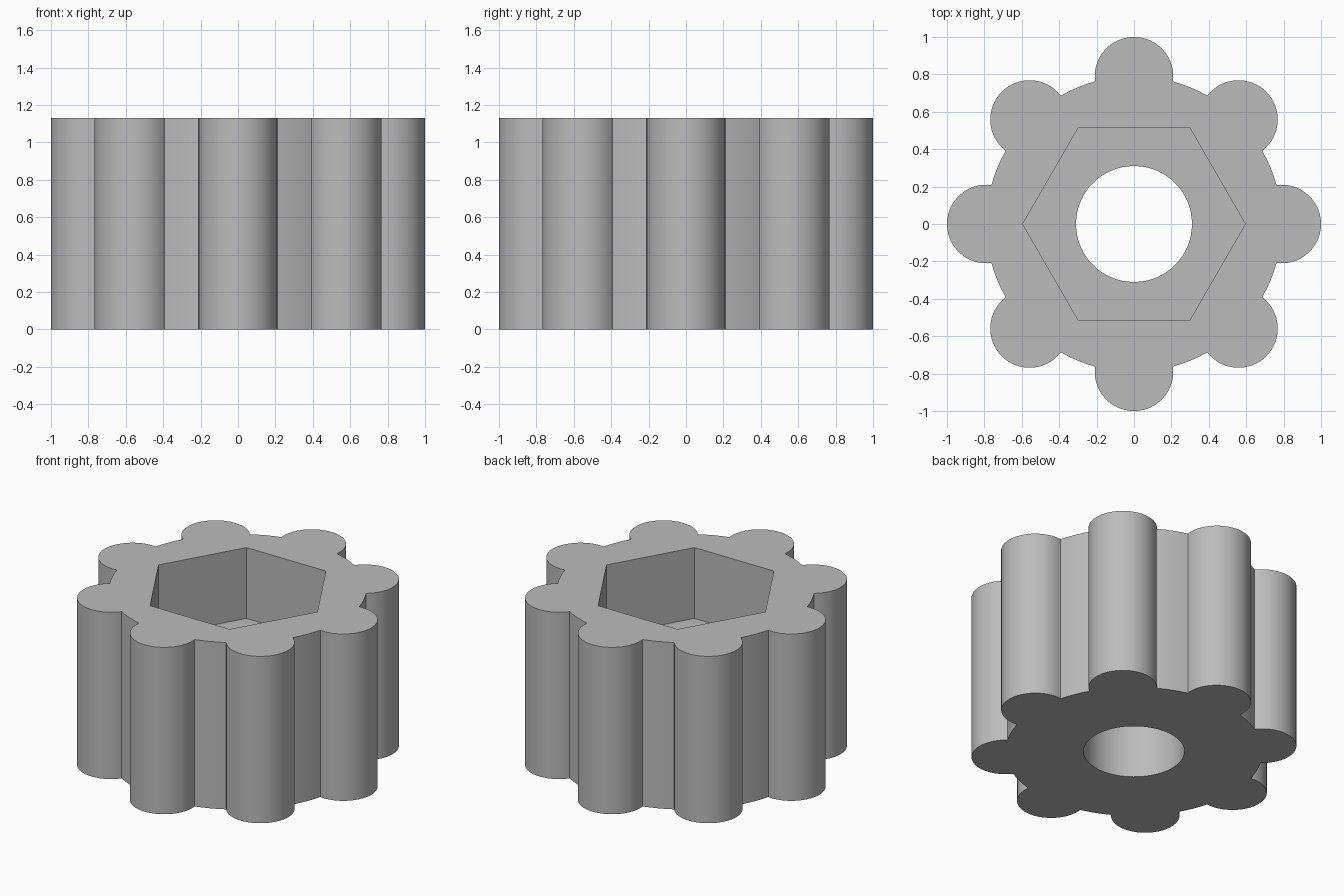
import bpy, bmesh
from math import sin, cos, asin, pi, radians

HEIGHT = 1.13
BODY_R = 0.79
LOBE_R = 0.21
LOBES = 8
BORE_R = 0.31
HEX_R = 0.595
POCKET_FLOOR = 0.65

cube = bpy.data.objects.get("Cube")
if cube:
    bpy.data.objects.remove(cube, do_unlink=True)

grey = bpy.data.materials.new("plain_grey")
grey.use_nodes = True
colour = (0.5, 0.5, 0.5, 1)
grey.diffuse_color = colour
grey.node_tree.nodes["Principled BSDF"].inputs["Base Color"].default_value = colour


def prism(name, outline, bottom, top):
    """Extrude a closed outline from bottom to top."""
    bm = bmesh.new()
    face = bm.faces.new([bm.verts.new((x, y, bottom)) for x, y in outline])
    result = bmesh.ops.extrude_face_region(bm, geom=[face])
    verts = [v for v in result["geom"] if isinstance(v, bmesh.types.BMVert)]
    bmesh.ops.translate(bm, verts=verts, vec=(0, 0, top - bottom))
    bmesh.ops.recalc_face_normals(bm, faces=bm.faces)
    mesh = bpy.data.meshes.new(name)
    bm.to_mesh(mesh)
    bm.free()
    mesh.materials.append(grey)
    obj = bpy.data.objects.new(name, mesh)
    bpy.context.collection.objects.link(obj)
    return obj


def ring(radius, sides):
    return [(radius * cos(2 * pi * i / sides), radius * sin(2 * pi * i / sides))
            for i in range(sides)]


def lobed_outline(lobe_steps=32, valley_steps=4):
    """Circle with round lobes centred on its rim."""
    half = 2 * asin(LOBE_R / (2 * BODY_R))    # body angle covered by half a lobe
    sweep = pi / 2 + half / 2                 # lobe angle to the meeting point
    pitch = 2 * pi / LOBES
    points = []
    for k in range(LOBES):
        a = k * pitch
        for i in range(lobe_steps + 1):
            t = a - sweep + 2 * sweep * i / lobe_steps
            points.append((BODY_R * cos(a) + LOBE_R * cos(t),
                           BODY_R * sin(a) + LOBE_R * sin(t)))
        for i in range(1, valley_steps):
            t = a + half + (pitch - 2 * half) * i / valley_steps
            points.append((BODY_R * cos(t), BODY_R * sin(t)))
    return points


# Lobed knob body
body = prism("lobed_knob", lobed_outline(), 0, HEIGHT)

# Cutters for the through bore and the hexagonal nut pocket
cutters = [prism("bore_cutter", ring(BORE_R, 64), -0.2, HEIGHT + 0.2),
           prism("hex_pocket_cutter", ring(HEX_R, 6), POCKET_FLOOR, HEIGHT + 0.2)]

bpy.ops.object.select_all(action="DESELECT")
bpy.context.view_layer.objects.active = body
body.select_set(True)
for cutter in cutters:
    cutter.hide_render = True
    mod = body.modifiers.new(cutter.name, "BOOLEAN")
    mod.operation = "DIFFERENCE"
    mod.solver = "EXACT"
    mod.object = cutter
    bpy.ops.object.modifier_apply(modifier=mod.name)
    bpy.data.objects.remove(cutter, do_unlink=True)

# Smooth round walls, crisp rims and hexagon corners
bpy.ops.object.shade_smooth_by_angle(angle=radians(30))
